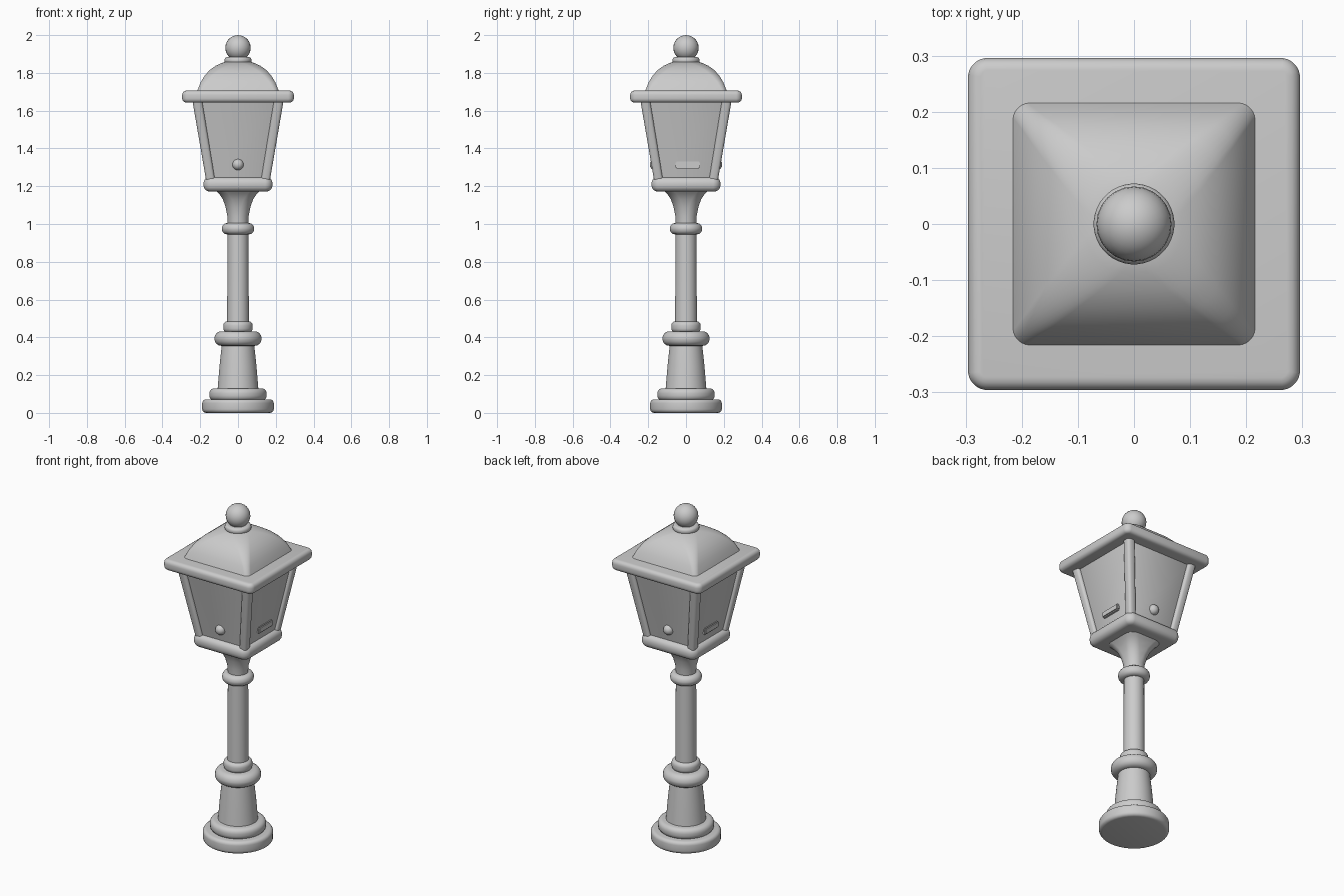
import bpy, bmesh, math

if "Cube" in bpy.data.objects:
    bpy.data.objects.remove(bpy.data.objects["Cube"])


def finish(name, bm, angle=40):
    bmesh.ops.recalc_face_normals(bm, faces=bm.faces)
    me = bpy.data.meshes.new(name)
    bm.to_mesh(me)
    bm.free()
    ob = bpy.data.objects.new(name, me)
    bpy.context.collection.objects.link(ob)
    bpy.ops.object.select_all(action='DESELECT')
    ob.select_set(True)
    bpy.context.view_layer.objects.active = ob
    bpy.ops.object.shade_smooth_by_angle(angle=math.radians(angle))
    return ob


def loft(name, sections, seg=8, angle=40):
    """Stack rounded squares: (z, half width, corner radius[, x, y])."""
    bm = bmesh.new()
    rings = []
    for z, h, r, *c in sections:
        cx, cy = c or (0, 0)
        ring = []
        for q, (sx, sy) in enumerate([(1, 1), (-1, 1), (-1, -1), (1, -1)]):
            for i in range(seg):
                a = math.pi / 2 * (q + (i + 0.5) / seg)
                ring.append(bm.verts.new((cx + sx * (h - r) + r * math.cos(a),
                                          cy + sy * (h - r) + r * math.sin(a), z)))
        rings.append(ring)
    n = 4 * seg
    for a, b in zip(rings, rings[1:]):
        for i in range(n):
            j = (i + 1) % n
            bm.faces.new((a[i], a[j], b[j], b[i]))
    bm.faces.new(rings[0])
    bm.faces.new(rings[-1])
    return finish(name, bm, angle)


def lathe(name, profile):
    return loft(name, [(z, r, r) for r, z in profile], seg=10)


def cushion(name, z0, z1, h, soft, corner):
    """Thick slab with a rounded rim; corner=None makes it round."""
    sec = []
    for z, s in ((z0 + soft, -1), (z1 - soft, 1)):
        for i in range(5):
            a = math.pi / 2 * (i / 4 if s > 0 else 1 - i / 4)
            inset = soft * (1 - math.cos(a))
            r = h - inset if corner is None else corner - inset
            sec.append((z + s * soft * math.sin(a), h - inset, r))
    return loft(name, sec, seg=10 if corner is None else 6)


def ball(name, loc, r):
    bm = bmesh.new()
    bmesh.ops.create_uvsphere(bm, u_segments=24, v_segments=14, radius=r)
    bmesh.ops.translate(bm, verts=bm.verts, vec=loc)
    return finish(name, bm)


# Round foot and pedestal
cushion("base_plinth", 0, 0.072, 0.19, 0.02, None)
cushion("base_step", 0.065, 0.13, 0.152, 0.026, None)
lathe("pedestal", [(0.11, 0.11), (0.107, 0.14), (0.098, 0.25), (0.085, 0.37)])
cushion("pedestal_ring", 0.355, 0.432, 0.125, 0.036, None)
cushion("shaft_foot_ring", 0.425, 0.485, 0.078, 0.022, None)

# Shaft and flared neck turning from round to square
lathe("shaft", [(0.058, 0.46), (0.055, 0.98)])
cushion("shaft_top_ring", 0.945, 1.005, 0.086, 0.028, None)
loft("neck", [(0.98, 0.054, 0.054), (1.04, 0.056, 0.054), (1.09, 0.066, 0.055),
              (1.13, 0.08, 0.055), (1.16, 0.1, 0.055), (1.19, 0.13, 0.055)])

# Lantern tray, glass body and corner posts
cushion("lantern_tray", 1.172, 1.248, 0.183, 0.032, 0.045)
loft("lantern_glass", [(1.23, 0.153, 0.01), (1.66, 0.224, 0.01)], seg=3)
for x in (-1, 1):
    for y in (-1, 1):
        loft("corner_post", [(1.23, 0.024, 0.016, x * 0.145, y * 0.145),
                             (1.66, 0.026, 0.018, x * 0.217, y * 0.217)], seg=4)

# Knobs on front and back, latch plates on the sides
for s in (-1, 1):
    ball("glass_knob", (0, s * 0.162, 1.315), 0.03)
    bm = bmesh.new()
    bmesh.ops.create_cube(bm, size=1)
    bmesh.ops.scale(bm, verts=bm.verts, vec=(0.03, 0.13, 0.038))
    bmesh.ops.bevel(bm, geom=bm.edges[:], offset=0.006, segments=2, affect='EDGES')
    bmesh.ops.translate(bm, verts=bm.verts, vec=(s * 0.165, 0.01, 1.313))
    finish("side_latch", bm)

# Roof brim, domed roof and finial
cushion("roof_brim", 1.643, 1.706, 0.296, 0.022, 0.035)
loft("roof_dome", [(1.69, 0.222, 0.03), (1.715, 0.212, 0.03), (1.75, 0.198, 0.035),
                   (1.785, 0.177, 0.045), (1.815, 0.15, 0.055), (1.838, 0.118, 0.065),
                   (1.853, 0.085, 0.07), (1.86, 0.06, 0.06)])
cushion("finial_collar", 1.847, 1.884, 0.072, 0.016, None)
ball("finial_ball", (0, 0, 1.933), 0.067)
